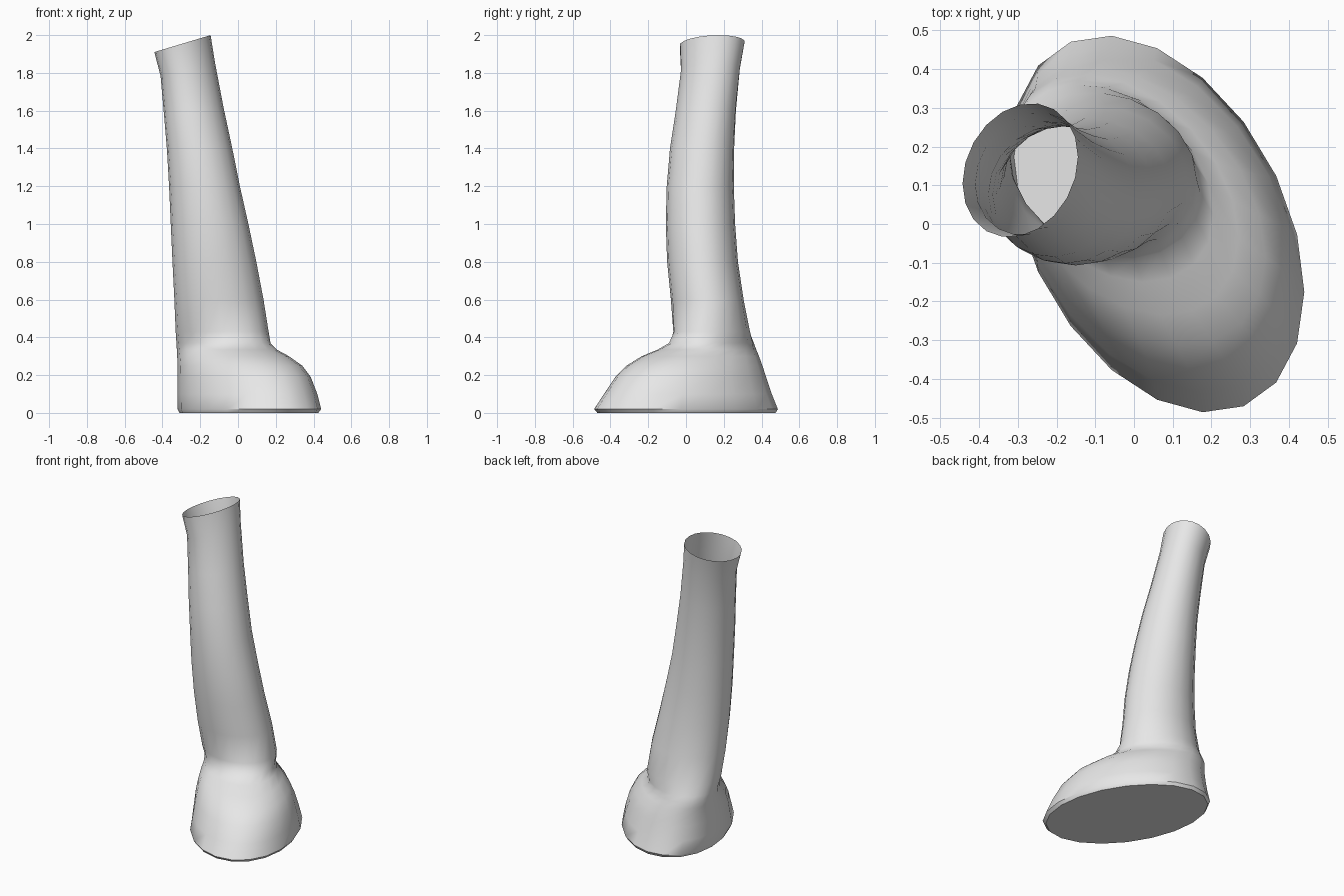
import bpy
import bmesh
from math import sin, cos, pi

cube = bpy.data.objects.get("Cube")
if cube:
    bpy.data.objects.remove(cube, do_unlink=True)

SIDES = 20

# Cross-sections: height, left x, right x, front y, back y, skew, slope along x
SECTIONS = [
    (0.00, -0.31, 0.425, -0.47, 0.475, -0.37, 0),
    (0.02, -0.32, 0.44, -0.487, 0.487, -0.37, 0),
    (0.10, -0.32, 0.42, -0.435, 0.455, -0.37, 0),
    (0.19, -0.32, 0.385, -0.375, 0.425, -0.37, 0),
    (0.25, -0.32, 0.34, -0.315, 0.405, -0.37, 0),
    (0.30, -0.322, 0.27, -0.235, 0.387, -0.37, 0),
    (0.335, -0.324, 0.205, -0.15, 0.372, -0.34, 0),
    (0.37, -0.326, 0.172, -0.09, 0.36, -0.25, 0),
    (0.43, -0.33, 0.162, -0.068, 0.34, -0.1, 0),
    (0.60, -0.337, 0.135, -0.08, 0.305, 0, 0),
    (0.80, -0.347, 0.097, -0.10, 0.275, 0, 0),
    (1.00, -0.356, 0.055, -0.107, 0.26, 0, 0),
    (1.20, -0.365, 0.01, -0.102, 0.253, 0, 0),
    (1.40, -0.376, -0.032, -0.085, 0.255, 0.05, 0.05),
    (1.60, -0.392, -0.077, -0.055, 0.265, 0.1, 0.12),
    (1.82, -0.41, -0.122, -0.028, 0.287, 0.17, 0.25),
    (1.955, -0.443, -0.145, -0.034, 0.312, 0.2, 0.3),
]


def ring(bm, z, x0, x1, y0, y1, skew, slope):
    """Skewed ellipse filling the given bounds, tilted along x."""
    hx, hy = (x1 - x0) / 2, (y1 - y0) / 2
    verts = []
    for i in range(SIDES):
        t = 2 * pi * i / SIDES
        dx = hx * cos(t)
        verts.append(bm.verts.new(((x0 + x1) / 2 + dx,
                                   (y0 + y1) / 2 + hy * sin(t + skew),
                                   z + slope * dx)))
    return verts


# Foot and hollow leg as one lofted skin, open at the top
bm = bmesh.new()
rings = [ring(bm, *s) for s in SECTIONS]
for low, high in zip(rings, rings[1:]):
    for i in range(SIDES):
        j = (i + 1) % SIDES
        bm.faces.new((low[i], low[j], high[j], high[i]))

# Flat sole
bm.faces.new(rings[0][::-1])

mesh = bpy.data.meshes.new("foot_and_leg")
bm.to_mesh(mesh)
bm.free()
leg = bpy.data.objects.new("foot_and_leg", mesh)
bpy.context.collection.objects.link(leg)

# Plain grey surface
grey = bpy.data.materials.new("light_grey")
grey.use_nodes = True
colour = (0.8, 0.8, 0.8, 1)
grey.diffuse_color = colour
grey.node_tree.nodes["Principled BSDF"].inputs["Base Color"].default_value = colour
mesh.materials.append(grey)

# Smooth skin with a crisp sole edge
bpy.ops.object.select_all(action="DESELECT")
leg.select_set(True)
bpy.context.view_layer.objects.active = leg
bpy.ops.object.shade_smooth_by_angle(angle=pi / 4)
